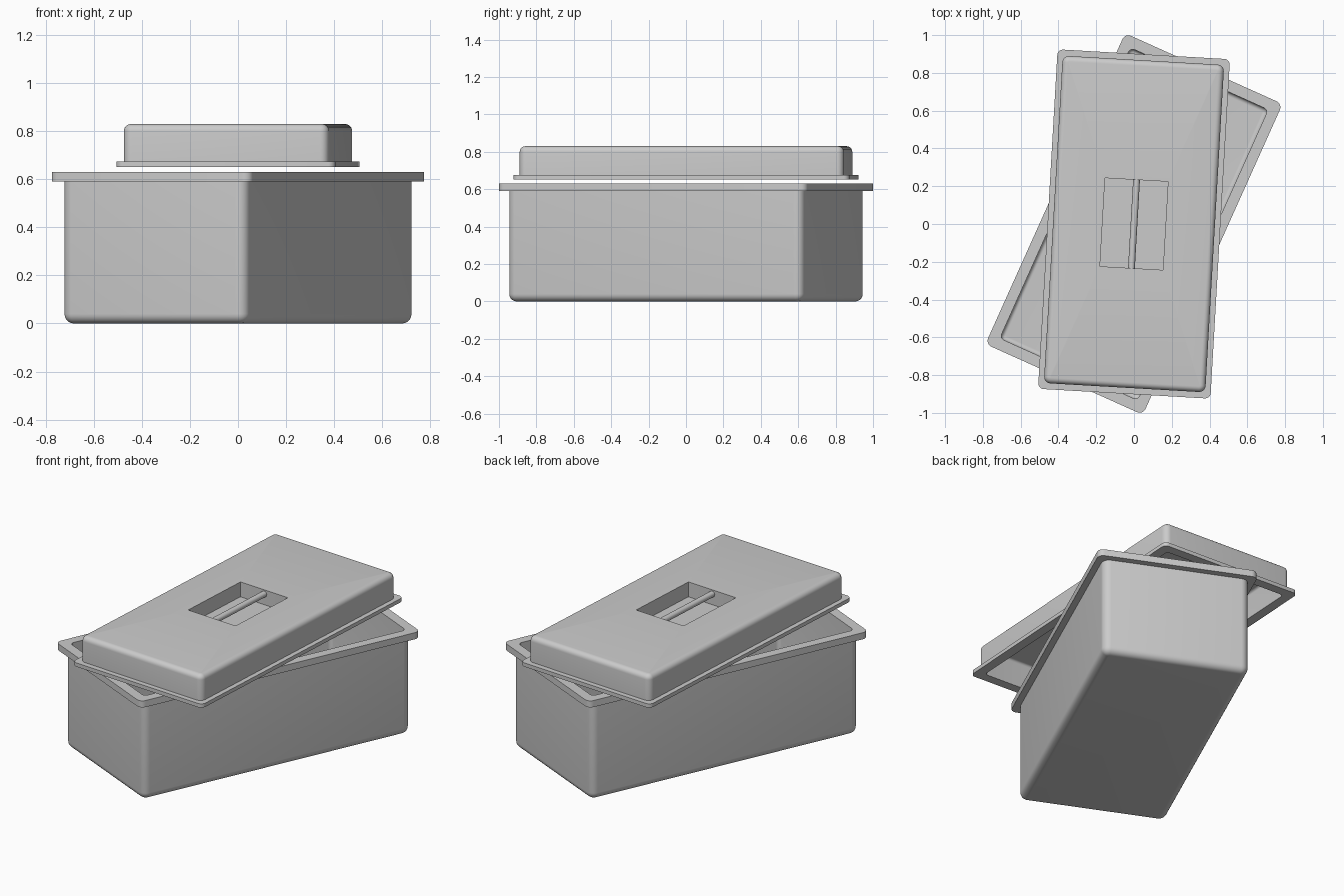
import bpy, bmesh
from math import sin, cos, pi, radians

if "Cube" in bpy.data.objects:
    bpy.data.objects.remove(bpy.data.objects["Cube"])

SEG = 6


def ring_points(hw, hl, r, z):
    """Rounded rectangle outline with half sizes hw, hl and corner radius r."""
    pts = []
    for k, (sx, sy) in enumerate([(1, 1), (-1, 1), (-1, -1), (1, -1)]):
        for i in range(SEG + 1):
            a = (k + i / SEG) * pi / 2
            pts.append((sx * (hw - r) + r * cos(a), sy * (hl - r) + r * sin(a), z))
    return pts


def fillet(hw, hl, r, z, b, up):
    """Rings rounding a horizontal edge, from the flat face out to the wall."""
    out = []
    for i in range(SEG + 1):
        a = i / SEG * pi / 2
        d = b * (1 - sin(a))
        out.append((hw - d, hl - d, max(r - d, 0.004), z - up * b * (1 - cos(a))))
    return out


def finish(name, bm, angle):
    bmesh.ops.recalc_face_normals(bm, faces=bm.faces)
    me = bpy.data.meshes.new(name)
    bm.to_mesh(me)
    bm.free()
    ob = bpy.data.objects.new(name, me)
    bpy.context.collection.objects.link(ob)
    ob.rotation_euler.z = radians(angle)
    bpy.ops.object.select_all(action='DESELECT')
    ob.select_set(True)
    bpy.context.view_layer.objects.active = ob
    bpy.ops.object.shade_smooth_by_angle(angle=radians(30))
    return ob


def loft(name, rings, angle):
    """Closed shell through successive rounded rectangles, capped at both ends."""
    bm = bmesh.new()
    loops = [[bm.verts.new(p) for p in ring_points(*r)] for r in rings]
    n = len(loops[0])
    for a, b in zip(loops, loops[1:]):
        for i in range(n):
            j = (i + 1) % n
            bm.faces.new((a[i], a[j], b[j], b[i]))
    bm.faces.new(loops[0])
    bm.faces.new(loops[-1])
    return finish(name, bm, angle)


# Open box: outer wall, overhanging rim, inner wall and floor
box = fillet(0.42, 0.863, 0.045, 0.0, 0.04, -1)
box += [(0.42, 0.863, 0.045, 0.59),
        (0.457, 0.902, 0.035, 0.59), (0.457, 0.902, 0.035, 0.63),
        (0.40, 0.843, 0.025, 0.63)]
box += fillet(0.40, 0.843, 0.025, 0.02, 0.021, -1)[::-1]
loft("box", box, -24.2)

# Lid: recessed grip pocket, top, wall, flange and hollow underside
pw, pl, top, floor = 0.167, 0.234, 0.83, 0.74
lid = [(pw, pl, 0.002, floor), (pw, pl, 0.002, top)]
lid += fillet(0.428, 0.868, 0.035, top, 0.03, 1)
lid += [(0.428, 0.868, 0.035, 0.675),
        (0.457, 0.90, 0.03, 0.675), (0.457, 0.90, 0.03, 0.652),
        (0.40, 0.843, 0.02, 0.652)]
lid += fillet(0.40, 0.843, 0.02, top - 0.02, 0.015, 1)[::-1]
lid += [(pw + 0.02, pl + 0.02, 0.01, top - 0.02),
        (pw + 0.02, pl + 0.02, 0.01, floor - 0.02)]
loft("lid", lid, -3.3)

# Grip bar spanning the pocket lengthwise
bm = bmesh.new()
bmesh.ops.create_cone(bm, cap_ends=True, segments=24, radius1=0.018,
                      radius2=0.018, depth=2 * pl + 0.01)
for v in bm.verts:
    x, y, z = v.co
    v.co = (x, z, y + 0.805)
finish("grip_bar", bm, -3.3)
